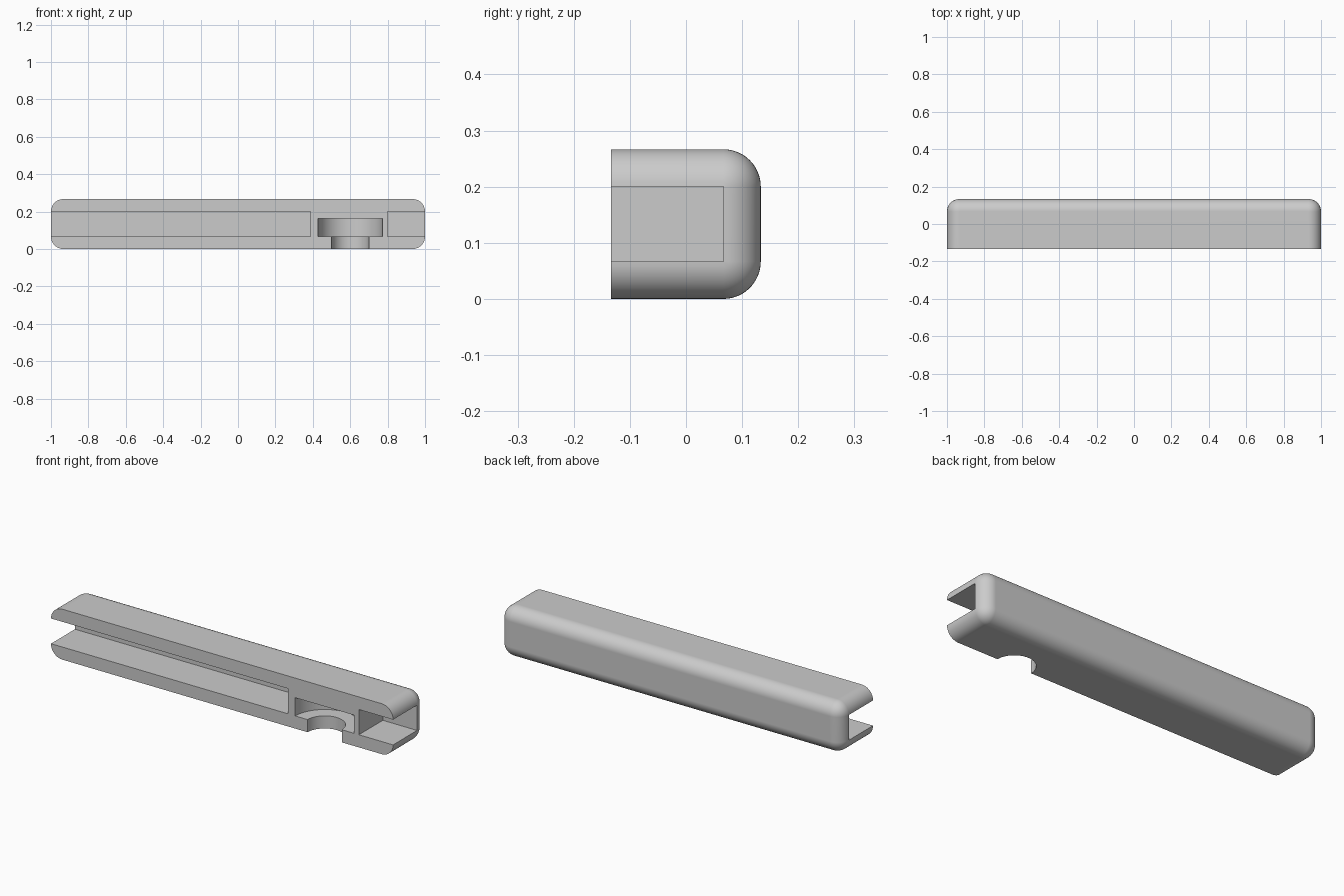
import bpy
import bmesh
import math
from mathutils import Vector, Matrix

cube = bpy.data.objects.get("Cube")
if cube:
    bpy.data.objects.remove(cube, do_unlink=True)

FRONT, BACK, HEIGHT, R = -0.1333, 0.1333, 0.2667, 0.0667

grey = bpy.data.materials.new("plain_grey")
grey.use_nodes = True
colour = (0.6, 0.6, 0.6, 1)
grey.diffuse_color = colour
next(n for n in grey.node_tree.nodes
     if n.type == 'BSDF_PRINCIPLED').inputs["Base Color"].default_value = colour


def add_object(name, bm):
    bmesh.ops.recalc_face_normals(bm, faces=bm.faces)
    mesh = bpy.data.meshes.new(name)
    bm.to_mesh(mesh)
    bm.free()
    mesh.materials.append(grey)
    obj = bpy.data.objects.new(name, mesh)
    bpy.context.collection.objects.link(obj)
    return obj


def box(lo, hi):
    bm = bmesh.new()
    lo, hi = Vector(lo), Vector(hi)
    bmesh.ops.create_cube(bm, size=1, matrix=Matrix.Translation((lo + hi) / 2)
                          @ Matrix.Diagonal((hi - lo).to_4d()))
    return bm


def cylinder(x, y, radius, z0, z1):
    bm = bmesh.new()
    bmesh.ops.create_cone(bm, cap_ends=True, segments=64, radius1=radius,
                          radius2=radius, depth=z1 - z0,
                          matrix=Matrix.Translation((x, y, (z0 + z1) / 2)))
    return bm


# Rounded bar, sliced flat at the front
bm = box((-1, FRONT - 0.3, 0), (1, BACK, HEIGHT))
bmesh.ops.bevel(bm, geom=bm.edges[:], offset=R, segments=12, profile=0.5,
                affect='EDGES')
cut = bmesh.ops.bisect_plane(bm, geom=bm.verts[:] + bm.edges[:] + bm.faces[:],
                             plane_co=(0, FRONT, 0), plane_no=(0, -1, 0),
                             clear_outer=True)
rim = [e for e in cut["geom_cut"] if isinstance(e, bmesh.types.BMEdge)]
bmesh.ops.contextual_create(bm, geom=rim)
bar = add_object("rounded_bar", bm)

# Open channels at both ends, then the stepped half-round screw recess
cutters = [
    add_object("long_channel_cutter",
               box((-1.2, FRONT - 0.2, R), (0.387, R, 0.2))),
    add_object("short_channel_cutter",
               box((0.8, FRONT - 0.2, R), (1.2, R, 0.2))),
    add_object("screw_head_cutter", cylinder(0.6, FRONT, 0.172, R, 0.163)),
    add_object("screw_shaft_cutter", cylinder(0.6, FRONT, 0.1, -0.1, 0.1)),
]
bpy.context.view_layer.objects.active = bar
bar.select_set(True)
for cutter in cutters:
    mod = bar.modifiers.new(cutter.name, 'BOOLEAN')
    mod.operation = 'DIFFERENCE'
    mod.solver = 'EXACT'
    mod.object = cutter
    bpy.ops.object.modifier_apply(modifier=mod.name)
    bpy.data.objects.remove(cutter, do_unlink=True)

# Smooth rounds with crisp cut edges
bpy.ops.object.shade_smooth_by_angle(angle=math.radians(30))
weighted = bar.modifiers.new("even_shading", 'WEIGHTED_NORMAL')
weighted.keep_sharp = True
